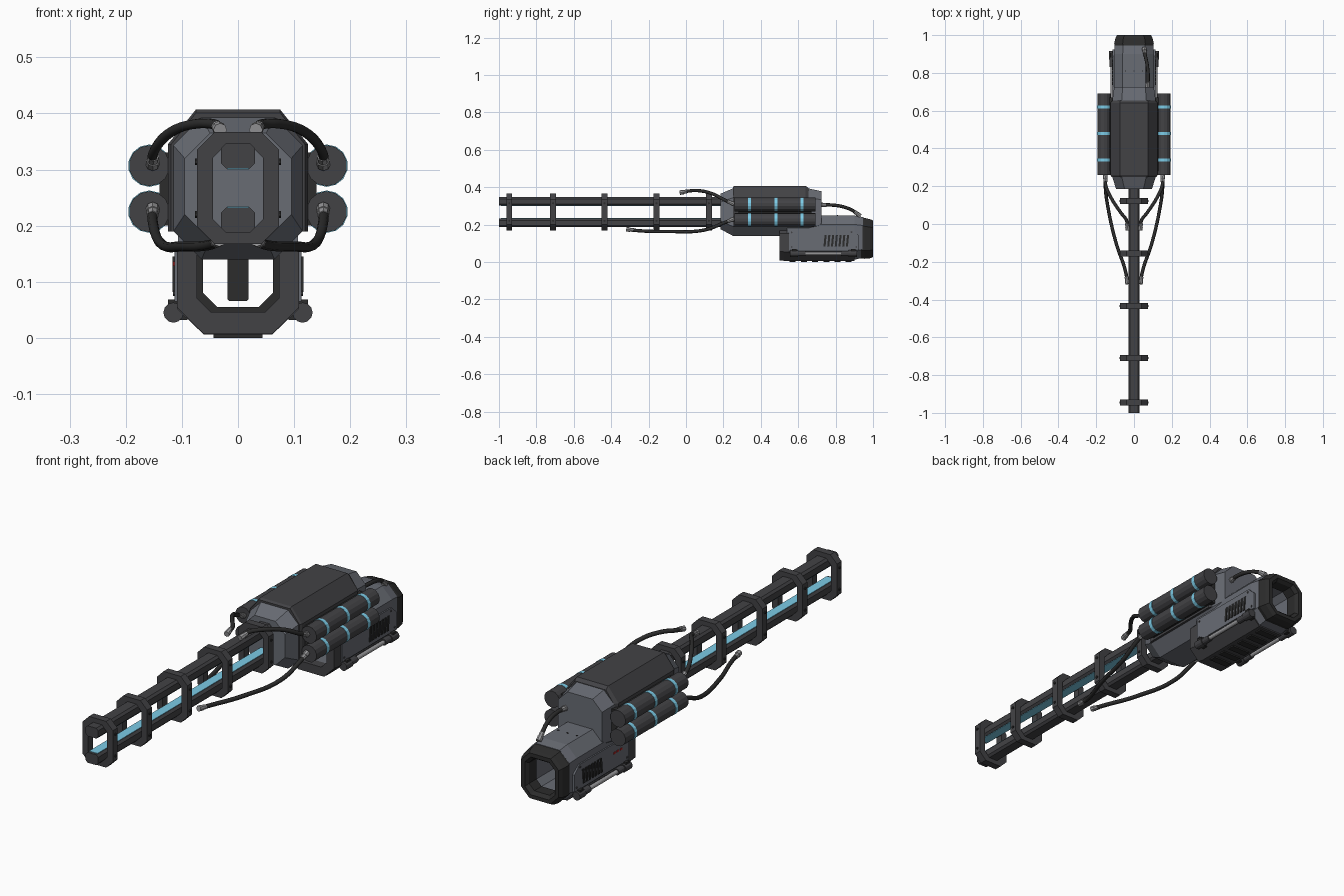
import bpy, bmesh, math
from mathutils import Vector

if "Cube" in bpy.data.objects:
    bpy.data.objects.remove(bpy.data.objects["Cube"])


def material(name, rgb):
    m = bpy.data.materials.new(name)
    m.diffuse_color = (*rgb, 1)
    m.use_nodes = True
    m.node_tree.nodes["Principled BSDF"].inputs["Base Color"].default_value = m.diffuse_color
    return m


DARK = material("dark_metal", (0.055, 0.055, 0.06))
BLACK = material("black_rubber", (0.025, 0.025, 0.025))
MID = material("slate_metal", (0.14, 0.15, 0.175))
LIGHT = material("light_metal", (0.32, 0.32, 0.33))
BLUE = material("blue_glow", (0.2, 0.6, 0.8))
RED = material("red_lamp", (0.5, 0.02, 0.02))


def finish(name, bm, mat):
    bmesh.ops.recalc_face_normals(bm, faces=bm.faces)
    me = bpy.data.meshes.new(name)
    bm.to_mesh(me)
    bm.free()
    me.materials.append(mat)
    ob = bpy.data.objects.new(name, me)
    bpy.context.collection.objects.link(ob)
    return ob


def octagon(hx, z0, z1, c):
    """Chamfered rectangle in the xz plane."""
    return [(-hx, z0 + c), (-hx, z1 - c), (-hx + c, z1), (hx - c, z1),
            (hx, z1 - c), (hx, z0 + c), (hx - c, z0), (-hx + c, z0)]


def loft(name, sections, mat, closed=False):
    """Skin xz profiles along y; closed joins last to first (hollow tube)."""
    bm = bmesh.new()
    rows = [[bm.verts.new((x, y, z)) for x, z in pts] for y, pts in sections]
    n = len(rows[0])
    for a, b in zip(rows, rows[1:] + ([rows[0]] if closed else [])):
        for i in range(n):
            bm.faces.new((a[i], a[(i + 1) % n], b[(i + 1) % n], b[i]))
    if not closed:
        bm.faces.new(rows[0])
        bm.faces.new(rows[-1])
    return finish(name, bm, mat)


def box(name, x, y, z, mat, lean=0.0):
    """Box from ranges; lean shifts the top along y."""
    bm = bmesh.new()
    bmesh.ops.create_cube(bm, size=1)
    for v in bm.verts:
        t = v.co + Vector((.5, .5, .5))
        v.co = (x[0] + t.x * (x[1] - x[0]), y[0] + t.y * (y[1] - y[0]) + lean * t.z,
                z[0] + t.z * (z[1] - z[0]))
    return finish(name, bm, mat)


def rod(name, p0, p1, r, mat, sides=12):
    p0, p1 = Vector(p0), Vector(p1)
    d = p1 - p0
    bm = bmesh.new()
    bmesh.ops.create_cone(bm, cap_ends=True, segments=sides, radius1=r, radius2=r, depth=d.length)
    bm.transform(d.to_track_quat('Z', 'Y').to_matrix().to_4x4())
    bmesh.ops.translate(bm, verts=bm.verts, vec=(p0 + p1) / 2)
    return finish(name, bm, mat)


def hose(name, pts, r=0.009):
    cu = bpy.data.curves.new(name, 'CURVE')
    cu.dimensions = '3D'
    cu.bevel_depth, cu.bevel_resolution, cu.resolution_u = r, 2, 6
    sp = cu.splines.new('BEZIER')
    sp.bezier_points.add(len(pts) - 1)
    for b, p in zip(sp.bezier_points, pts):
        b.co = p
        b.handle_left_type = b.handle_right_type = 'AUTO'
    cu.materials.append(BLACK)
    bpy.context.collection.objects.link(bpy.data.objects.new(name, cu))
    # metal fittings at both ends
    for a, b in ((pts[0], pts[1]), (pts[-1], pts[-2])):
        a, d = Vector(a), (Vector(b) - Vector(a)).normalized()
        rod(name + "_fitting", a - d * .008, a + d * .012, r * 1.35, LIGHT, 8)
        rod(name + "_collar", a + d * .012, a + d * .03, r * 1.15, LIGHT, 8)


# twin barrel rails with glowing inner strips
for label, z0, z1, zs in (("upper", .302, .347, .300), ("lower", .187, .232, .232)):
    loft(label + "_rail", [(y, octagon(.03, z0, z1, .009)) for y in (-1, .22)], DARK)
    box(label + "_rail_glow", (-.02, .02), (-.99, .2), (zs, zs + .002), BLUE)

# barrel ring frames with bolts
for y in (-.945, -.71, -.435, -.157, .122):
    o, i = octagon(.073, .167, .367, .032), octagon(.045, .192, .341, .02)
    loft("barrel_ring", [(y - .016, o), (y + .016, o), (y + .016, i), (y - .016, i)], DARK, True)
    for s in (-1, 1):
        for z in (.22, .314):
            rod("ring_bolt", (s * .07, y, z), (s * .077, y, z), .006, BLACK, 6)

# main body and its dark top cover
loft("main_body", [(.185, octagon(.095, .175, .365, .045)), (.25, octagon(.115, .14, .393, .05)),
                   (.655, octagon(.115, .14, .393, .05)), (.725, octagon(.105, .15, .378, .045))], MID)


def cover(e):
    w, t = .125 - e, .407 - e
    return [(-w, .19), (-w, .345), (-.075, t), (.075, t), (w, .345), (w, .19)]


loft("body_cover", [(.25, cover(.006)), (.26, cover(0)), (.64, cover(0)), (.655, cover(.012))], DARK)

# power canisters on both sides
for s in (-1, 1):
    box("canister_bracket", sorted((s * .11, s * .14)), (.28, .67), (.2, .33), BLACK)
    for z in (.307, .225):
        x = s * .158
        rod("canister", (x, .26, z), (x, .692, z), .0365, DARK, 14)
        for y in (.34, .48, .62):
            rod("canister_band", (x, y - .008, z), (x, y + .008, z), .0378, BLUE, 14)

    # feed hoses from canisters to barrel
    hose("upper_hose", [(s * .152, .25, .312), (s * .150, .205, .332), (s * .122, .14, .365),
                        (s * .07, .06, .382), (s * .04, .02, .38), (s * .033, -.025, .372)])
    hose("lower_hose", [(s * .152, .25, .228), (s * .152, .2, .208), (s * .14, .1, .171),
                        (s * .095, -.1, .163), (s * .045, -.25, .167), (s * .035, -.31, .174)])

# rear cable
hose("rear_cable", [(.07, .72, .305), (.075, .77, .305), (.07, .84, .295), (.058, .9, .27), (.055, .925, .25)])

# hollow receiver shell
o, i = octagon(.107, .012, .248, .047), octagon(.073, .046, .205, .025)
o2 = octagon(.102, .022, .24, .045)
loft("receiver_shell", [(.54, o), (.9, o), (.945, o2), (.945, i), (.54, i)], MID, True)
# front collar of the receiver
o, i = octagon(.109, .008, .2, .047), octagon(.073, .046, .19, .025)
loft("receiver_collar", [(.5, o), (.55, o), (.55, i), (.5, i)], DARK, True)
# rear padded cuff
i, i2 = octagon(.062, .055, .195, .025), octagon(.072, .042, .205, .028)
loft("rear_cuff", [(.935, octagon(.1, .02, .24, .043)), (.955, octagon(.105, .017, .236, .045)),
                   (.985, octagon(.098, .02, .228, .042)), (1, octagon(.09, .026, .222, .04)),
                   (1, i2), (.985, i), (.935, i)], BLACK, True)
# hand grip inside the receiver
loft("hand_grip", [(y, octagon(.019, .066, .2, .003)) for y in (.56, .61)], BLACK)

# underside tray and ribs
tray = [(-.109, .055), (-.102, .055), (-.058, .014), (.058, .014), (.102, .055), (.109, .055),
        (.109, .052), (.061, .006), (-.061, .006), (-.109, .052)]
loft("bottom_tray", [(.52, tray), (.9, tray)], DARK)
for k in range(6):
    y = .57 + k * .06
    box("bottom_rib", (-.044, .044), (y - .016, y + .016), (0, .01), BLACK)

# top rear screws
for x in (-.045, 0, .045):
    rod("top_screw", (x, .81, .246), (x, .81, .25), .004, BLACK, 6)

# side panels, vents, lamps and pistons
for s in (-1, 1):
    def xr(a, b):
        return sorted((s * a, s * b))
    bm = bmesh.new()
    prof = [(.55, .065), (.925, .065), (.925, .14), (.89, .172), (.55, .172)]
    f = bm.faces.new([bm.verts.new((s * .104, y, z)) for y, z in prof])
    ext = bmesh.ops.extrude_face_region(bm, geom=[f])
    bmesh.ops.translate(bm, verts=[v for v in ext["geom"] if isinstance(v, bmesh.types.BMVert)],
                        vec=(s * .009, 0, 0))
    finish("side_panel", bm, MID)
    for k in range(7):
        y = .735 + k * .02
        box("side_vent", xr(.11, .1165), (y, y + .011), (.082, .145), BLACK, .006)
    for y, z in ((.565, .158), (.565, .08), (.91, .08), (.885, .16)):
        rod("panel_screw", (s * .11, y, z), (s * .116, y, z), .005, DARK, 6)
    # piston beside the tray
    x, z = s * .115, .045
    rod("piston_shaft", (x, .56, z), (x, .91, z), .009, LIGHT)
    for a, b, r in ((.555, .6, .018), (.6, .64, .014), (.83, .87, .014), (.87, .915, .018)):
        rod("piston_sleeve", (x, a, z), (x, b, z), r, DARK)
    for y in (.578, .893):
        box("piston_mount", xr(.09, .125), (y - .012, y + .012), (.032, .068), BLACK)
for k in range(3):
    y = .6 + k * .022
    box("status_lamp", (-.1155, -.11), (y, y + .014), (.128, .136), RED)
